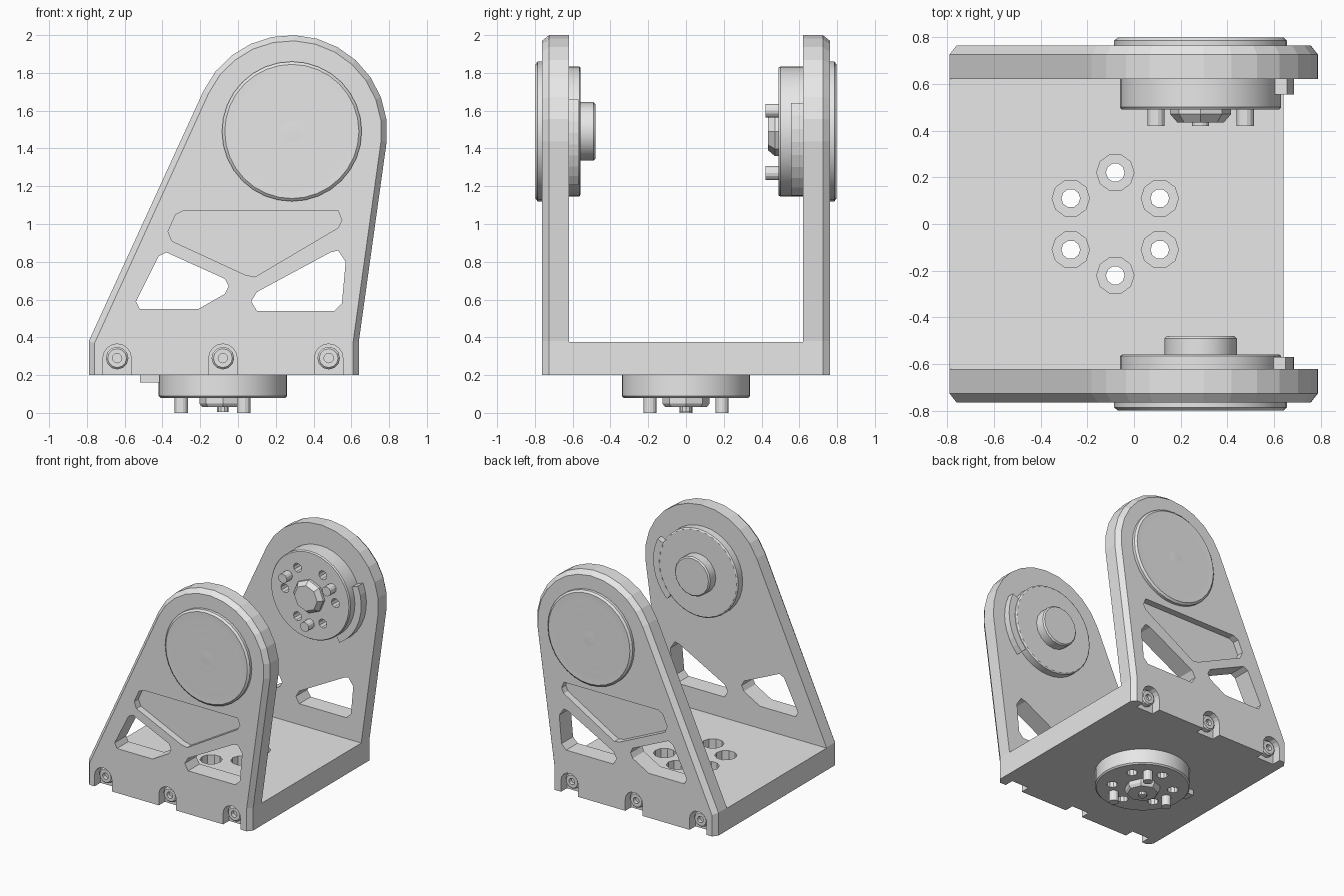
import bpy, bmesh
from math import cos, sin, radians, pi

cube = bpy.data.objects.get("Cube")
if cube:
    bpy.data.objects.remove(cube, do_unlink=True)

grey = bpy.data.materials.new("plain grey")
grey.use_nodes = True
grey.diffuse_color = (0.8, 0.8, 0.8, 1)
grey.node_tree.nodes["Principled BSDF"].inputs["Base Color"].default_value = (0.8, 0.8, 0.8, 1)

PIVOT = (0.285, 1.49)   # joint axis in x, z
MOUNT = (-0.08, 0.0)    # mounting disc centre in x, y
BOLT_R = 0.22


def loft(name, loops, smooth=False):
    """Skin a stack of equal-length point loops and close both ends."""
    bm = bmesh.new()
    rings = [[bm.verts.new(p) for p in loop] for loop in loops]
    for a, b in zip(rings, rings[1:]):
        for i in range(len(a)):
            j = (i + 1) % len(a)
            bm.faces.new((a[i], a[j], b[j], b[i]))
    bm.faces.new(rings[0])
    bm.faces.new(rings[-1])
    bmesh.ops.recalc_face_normals(bm, faces=bm.faces)
    mesh = bpy.data.meshes.new(name)
    bm.to_mesh(mesh)
    bm.free()
    mesh.materials.append(grey)
    obj = bpy.data.objects.new(name, mesh)
    bpy.context.collection.objects.link(obj)
    if smooth:
        activate(obj)
        bpy.ops.object.shade_smooth_by_angle(angle=radians(25))
    return obj


def activate(obj):
    bpy.ops.object.select_all(action='DESELECT')
    obj.select_set(True)
    bpy.context.view_layer.objects.active = obj


def arc(c, r, a0, a1, n):
    return [(c[0] + r * cos(radians(a0 + (a1 - a0) * i / n)),
             c[1] + r * sin(radians(a0 + (a1 - a0) * i / n))) for i in range(n + 1)]


def at(points, axis, d):
    return [(u, d, v) if axis == 'y' else (u, v, d) for u, v in points]


def prism(name, points, axis, d0, d1):
    return loft(name, [at(points, axis, d0), at(points, axis, d1)])


def turned(name, c, axis, profile, n=32, smooth=True):
    """Stack of circles given as (radius, position along axis)."""
    return loft(name, [at(arc(c, r, 0, 360, n)[:-1], axis, d) for r, d in profile], smooth)


def cut(target, cutter):
    mod = target.modifiers.new("cut", 'BOOLEAN')
    mod.operation = 'DIFFERENCE'
    mod.solver = 'EXACT'
    mod.object = cutter
    activate(target)
    bpy.ops.object.modifier_apply(modifier=mod.name)
    bpy.data.objects.remove(cutter, do_unlink=True)


def around(c, angles):
    return [(c[0] + BOLT_R * cos(radians(a)), c[1] + BOLT_R * sin(radians(a))) for a in angles]


def outline(d):
    """Side plate outline, inset by d except along the bottom."""
    return ([(0.64 - d, 0.2), (0.64 - d, 0.38)]
            + arc((0.28, 1.49), 0.51 - d, -6, 155, 12)
            + [(-0.79 + d, 0.38 - d * 0.4), (-0.79 + d, 0.2)])


LEFT_WINDOW = [(-0.54, 0.59), (-0.52, 0.55), (-0.21, 0.55), (-0.07, 0.63),
               (-0.05, 0.67), (-0.07, 0.71), (-0.38, 0.85), (-0.42, 0.83)]
RIGHT_WINDOW = [(0.07, 0.59), (0.1, 0.54), (0.51, 0.54), (0.55, 0.58),
                (0.57, 0.8), (0.53, 0.86), (0.49, 0.85), (0.1, 0.64)]
POCKET = [(-0.37, 0.96), (-0.35, 0.91), (0.04, 0.73), (0.09, 0.72),
          (0.53, 0.98), (0.55, 1.02), (0.53, 1.07), (-0.29, 1.07), (-0.33, 1.05)]

# Side plates with windows, pocket, screw notches and outer caps
for label, s in (("front", -1), ("back", 1)):
    plate = loft(label + "_plate", [at(outline(0), 'y', 0.62 * s), at(outline(0), 'y', 0.725 * s),
                                    at(outline(0.03), 'y', 0.763 * s)])
    for window in (LEFT_WINDOW, RIGHT_WINDOW):
        cut(plate, prism("cutter", window, 'y', 0.5 * s, 0.9 * s))
    cut(plate, prism("cutter", POCKET, 'y', 0.71 * s, 0.9 * s))
    for x in (-0.64, -0.08, 0.48):
        notch = [(x + 0.075, 0.1)] + arc((x, 0.29), 0.075, 0, 180, 8) + [(x - 0.075, 0.1)]
        cut(plate, prism("cutter", notch, 'y', 0.69 * s, 0.9 * s))
        turned(label + "_screw", (x, 0.29), 'y',
               [(0.06, 0.68 * s), (0.06, 0.725 * s), (0.05, 0.735 * s),
                (0.025, 0.735 * s), (0.025, 0.705 * s)], 12, False)
    # Cap with shallow turning grooves
    grooves = [(0.34 - 0.03 * i, (0.798 - 0.002 * (i % 2)) * s) for i in range(11)]
    turned(label + "_cap", PIVOT, 'y',
           [(0.37, 0.74 * s), (0.37, 0.785 * s), (0.355, 0.798 * s)] + grooves)

# Base plate with counterbored bolt holes
base = prism("base_plate", [(-0.79, -0.62), (0.64, -0.62), (0.64, 0.62), (-0.79, 0.62)],
             'z', 0.2, 0.375)
mount = turned("mounting_disc", MOUNT, 'z', [(0.34, 0.205), (0.34, 0.09), (0.33, 0.08)], 40)
for c in around(MOUNT, range(30, 390, 60)):
    cut(base, turned("cutter", c, 'z', [(0.08, 0.25), (0.08, 0.5)], 10, False))
    cut(base, turned("cutter", c, 'z', [(0.04, 0.1), (0.04, 0.5)], 10, False))
    cut(mount, turned("cutter", c, 'z', [(0.04, 0), (0.04, 0.4)], 10, False))

# Mounting disc pins, hub and index tab
for c in around(MOUNT, (60, 180, 300)):
    turned("mounting_pin", c, 'z', [(0.035, 0.1), (0.035, 0)], 14)
turned("mounting_hub", MOUNT, 'z', [(0.125, 0.1), (0.125, 0.05), (0.11, 0.03)], 8, False)
turned("mounting_hub_tip", MOUNT, 'z', [(0.03, 0.05), (0.03, 0.005)], 10)
prism("mounting_tab", [(-0.52, -0.04), (-0.4, -0.04), (-0.4, 0.04), (-0.52, 0.04)], 'z', 0.16, 0.205)

# Idler boss on the inside of the front plate
turned("idler_boss", PIVOT, 'y', [(0.345, -0.63), (0.345, -0.565), (0.335, -0.558)], 32)
turned("idler_hub", PIVOT, 'y', [(0.155, -0.57), (0.155, -0.49), (0.145, -0.48)], 16)

# Drive boss on the inside of the back plate
boss = turned("drive_boss", PIVOT, 'y', [(0.345, 0.63), (0.345, 0.5), (0.338, 0.49)], 40)
for c in around(PIVOT, range(0, 360, 60)):
    cut(boss, turned("cutter", c, 'y', [(0.035, 0.4), (0.035, 0.58)], 10, False))
for c in around(PIVOT, (30, 150, 270)):
    turned("drive_pin", c, 'y', [(0.037, 0.5), (0.037, 0.42)], 14)
turned("drive_hub", PIVOT, 'y', [(0.13, 0.5), (0.13, 0.47), (0.1, 0.435)], 8, False)

# Curved stop tabs beside both bosses
for name, a0, a1, y0, y1 in (("idler_stop", -45, 25, -0.63, -0.57), ("drive_stop", -58, 22, 0.63, 0.555)):
    prism(name, arc(PIVOT, 0.4, a0, a1, 8) + arc(PIVOT, 0.32, a1, a0, 8), 'y', y0, y1)
